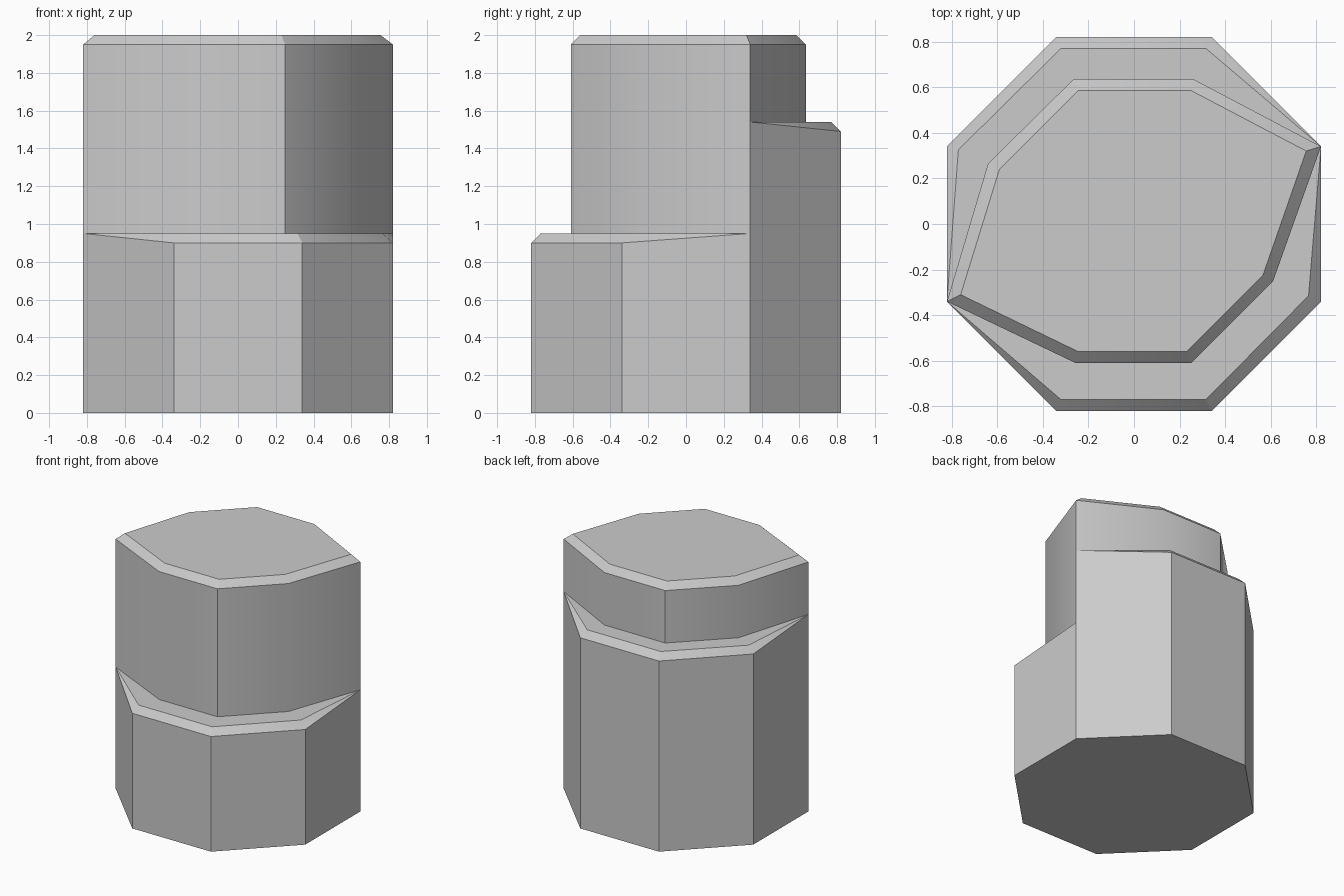
import bpy, bmesh, math

cube = bpy.data.objects.get("Cube")
if cube:
    bpy.data.objects.remove(cube, do_unlink=True)

# One plain colour
grey = bpy.data.materials.new("light grey")
grey.use_nodes = True
colour = (0.6, 0.6, 0.6, 1)
grey.diffuse_color = colour
grey.node_tree.nodes["Principled BSDF"].inputs["Base Color"].default_value = colour

# Two opposite corners run the full height; the steps taper out into them
LEFT_TIP, RIGHT_TIP = (-0.82, -0.34), (0.82, 0.34)
TIPS = (LEFT_TIP, RIGHT_TIP)
FRONT_STEP, BACK_STEP, SHOULDER, TOP, CHAMFER = 0.95, 1.54, 1.95, 2.0, 0.05

bm = bmesh.new()


def face(points):
    bm.faces.new([bm.verts.new(p) for p in points])


def at(p, z):
    return (p[0], p[1], z)


def column(p, low, high):
    """Points up one corner, with the step heights added on the tips."""
    levels = [low, high]
    if p in TIPS:
        levels += [z for z in (FRONT_STEP, BACK_STEP) if low < z < high]
    return [at(p, z) for z in sorted(levels)]


def walls(path, lows, highs):
    for i in range(len(path) - 1):
        near = column(path[i], lows[i], highs[i])
        far = column(path[i + 1], lows[i + 1], highs[i + 1])
        face(near + far[::-1])


def side(start, end, outer, rim, tower, step):
    """Lower wall, chamfered rim, ledge and tower wall of one half."""
    path = [start, *outer, end]
    edge = step - CHAMFER
    heights = [step, edge, edge, edge, step]
    walls(path, [0] * 5, heights)
    # Chamfer tapering to nothing at both tips
    face([at(start, step), at(outer[0], edge), at(rim[0], step)])
    for i in range(2):
        face([at(outer[i], edge), at(outer[i + 1], edge),
              at(rim[i + 1], step), at(rim[i], step)])
    face([at(outer[2], edge), at(end, step), at(rim[2], step)])
    # Flat ledge
    face([at(p, step) for p in [start, *rim, end, *tower[::-1]]])
    # Upper wall
    walls([start, *tower, end], [step] * 5, [SHOULDER] * 5)


# Front half
front_outer = [(-0.34, -0.82), (0.34, -0.82), (0.82, -0.34)]
front_rim = [(-0.32, -0.77), (0.315, -0.77), (0.765, -0.315)]
front_tower = [(-0.255, -0.61), (0.25, -0.61), (0.61, -0.25)]
side(LEFT_TIP, RIGHT_TIP, front_outer, front_rim, front_tower, FRONT_STEP)

# Back half
back_outer = [(0.34, 0.82), (-0.34, 0.82), (-0.82, 0.34)]
back_rim = [(0.315, 0.77), (-0.32, 0.77), (-0.77, 0.325)]
back_tower = [(0.26, 0.635), (-0.265, 0.635), (-0.64, 0.265)]
side(RIGHT_TIP, LEFT_TIP, back_outer, back_rim, back_tower, BACK_STEP)

# Chamfered top and flat base
shoulder = [LEFT_TIP, *front_tower, RIGHT_TIP, *back_tower]
cap = [(-0.76, -0.31), (-0.243, -0.56), (0.23, -0.56), (0.565, -0.225),
       (0.755, 0.32), (0.25, 0.585), (-0.245, 0.585), (-0.59, 0.24)]
for i in range(8):
    j = (i + 1) % 8
    face([at(shoulder[i], SHOULDER), at(shoulder[j], SHOULDER),
          at(cap[j], TOP), at(cap[i], TOP)])
face([at(p, TOP) for p in cap])
face([at(p, 0) for p in [LEFT_TIP, *front_outer, RIGHT_TIP, *back_outer]])

# Join the faces into one closed solid
bmesh.ops.remove_doubles(bm, verts=bm.verts[:], dist=0.0005)
bmesh.ops.recalc_face_normals(bm, faces=bm.faces[:])
mesh = bpy.data.meshes.new("stepped_column")
bm.to_mesh(mesh)
bm.free()
mesh.materials.append(grey)

column_object = bpy.data.objects.new("stepped_column", mesh)
bpy.context.collection.objects.link(column_object)
bpy.ops.object.select_all(action="DESELECT")
column_object.select_set(True)
bpy.context.view_layer.objects.active = column_object
bpy.ops.object.shade_smooth_by_angle(angle=math.radians(30))
